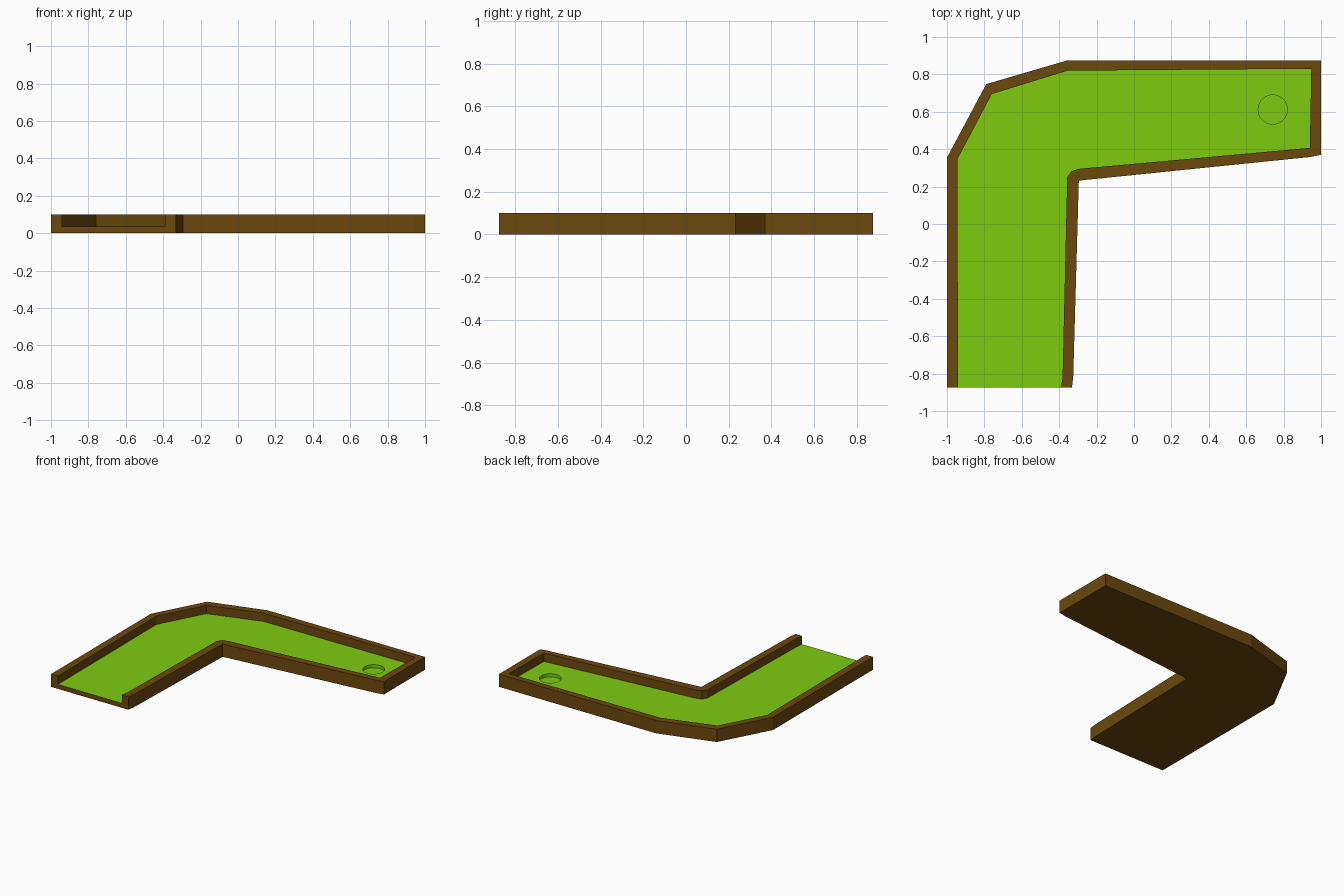
import bpy, bmesh, math

if "Cube" in bpy.data.objects:
    bpy.data.objects.remove(bpy.data.objects["Cube"])

WALL_H, TURF_Z, CUP_Z = 0.10, 0.035, 0.01

# Plan outlines, running from the open end's left edge round to its right edge
OUTER = [(-1, -0.875), (-1, 0.355), (-0.79, 0.748), (-0.355, 0.875), (1, 0.875),
         (1, 0.37), (0.94, 0.358), (-0.295, 0.232), (-0.325, -0.82), (-0.332, -0.875)]
INNER = [(-0.94, -0.875), (-0.945, 0.345), (-0.76, 0.695), (-0.355, 0.82), (0.948, 0.83),
         (0.94, 0.407), (-0.295, 0.295), (-0.335, 0.282), (-0.357, 0.25),
         (-0.382, -0.82), (-0.39, -0.875)]


def material(name, color):
    mat = bpy.data.materials.new(name)
    mat.diffuse_color = (*color, 1)
    mat.use_nodes = True
    mat.node_tree.nodes["Principled BSDF"].inputs["Base Color"].default_value = mat.diffuse_color
    return mat


def ring(bm, points, z):
    return [bm.verts.new((x, y, z)) for x, y in points]


def strip(bm, a, b, closed=False):
    n = len(a)
    for i in range(n if closed else n - 1):
        j = (i + 1) % n
        bm.faces.new((a[i], a[j], b[j], b[i]))


def finish(bm, name, mat):
    mesh = bpy.data.meshes.new(name)
    bm.to_mesh(mesh)
    bm.free()
    mesh.materials.append(mat)
    obj = bpy.data.objects.new(name, mesh)
    bpy.context.collection.objects.link(obj)
    return obj


wood = material("wood", (0.15, 0.065, 0.004))
grass = material("grass", (0.21, 0.60, 0.005))

# Wooden tray: underside, outer walls, rim, inner walls and the open end
bm = bmesh.new()
out_low, out_top = ring(bm, OUTER, 0), ring(bm, OUTER, WALL_H)
in_low, in_top = ring(bm, INNER, TURF_Z), ring(bm, INNER, WALL_H)
bm.faces.new(out_low)
strip(bm, out_low, out_top)
strip(bm, in_low, in_top)
rim = bm.faces.new(out_top + in_top[::-1])
end = bm.faces.new((out_low[0], out_low[-1], out_top[-1], in_top[-1],
                    in_low[-1], in_low[0], in_top[0], out_top[0]))
floor = bm.faces.new(in_low)
bmesh.ops.recalc_face_normals(bm, faces=bm.faces[:])
bmesh.ops.delete(bm, geom=[floor], context='FACES_ONLY')
bmesh.ops.triangulate(bm, faces=[f for f in bm.faces if len(f.verts) > 4])
finish(bm, "wooden_tray", wood)

# Grass surface with a sunken cup
bm = bmesh.new()
circle = [(0.742 + 0.078 * math.cos(math.tau * i / 32),
           0.612 + 0.078 * math.sin(math.tau * i / 32)) for i in range(32)]
edge, lip, cup = ring(bm, INNER, TURF_Z), ring(bm, circle, TURF_Z), ring(bm, circle, CUP_Z)
loops = [bm.edges.new((r[i - 1], r[i])) for r in (edge, lip) for i in range(len(r))]
bmesh.ops.triangle_fill(bm, edges=loops, use_beauty=True, normal=(0, 0, 1))
for f in bm.faces:
    f.normal_update()
    if f.normal.z < 0:
        f.normal_flip()
strip(bm, lip[::-1], cup[::-1], closed=True)
bm.faces.new(cup)
# Cup wall faces the hole's axis
for f in bm.faces:
    f.normal_update()
    c = f.calc_center_median()
    if abs(f.normal.z) < 0.5 and f.normal.x * (0.742 - c.x) + f.normal.y * (0.612 - c.y) < 0:
        f.normal_flip()
finish(bm, "grass_and_cup", grass)
